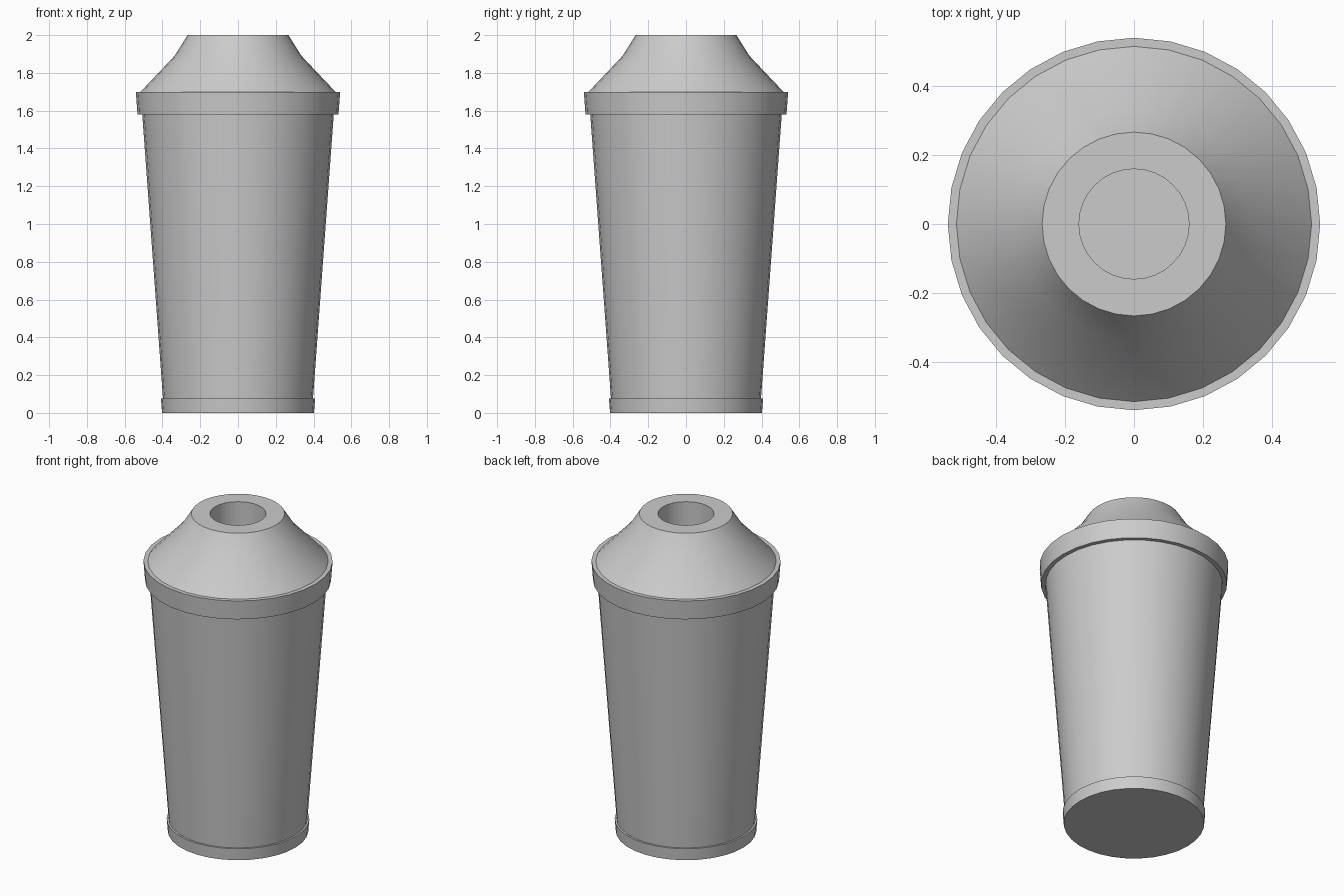
import bpy, bmesh
from math import cos, sin, tau, radians

if "Cube" in bpy.data.objects:
    bpy.data.objects.remove(bpy.data.objects["Cube"])

SIDES = 32


def lathe(name, profile):
    """Revolve (radius, z) points around z; radius 0 closes the surface with a disc."""
    bm = bmesh.new()
    rings = []
    for r, z in profile:
        if r > 0:
            rings.append([bm.verts.new((r * cos(tau * i / SIDES), r * sin(tau * i / SIDES), z))
                          for i in range(SIDES)])
        else:
            rings.append(None)
    for a, b in zip(rings, rings[1:]):
        if a is None:
            bm.faces.new(b[::-1])
        elif b is None:
            bm.faces.new(a)
        else:
            for i in range(SIDES):
                j = (i + 1) % SIDES
                bm.faces.new((a[i], a[j], b[j], b[i]))
    mesh = bpy.data.meshes.new(name)
    bm.to_mesh(mesh)
    bm.free()
    obj = bpy.data.objects.new(name, mesh)
    bpy.context.collection.objects.link(obj)
    bpy.ops.object.select_all(action='DESELECT')
    obj.select_set(True)
    bpy.context.view_layer.objects.active = obj
    bpy.ops.object.shade_smooth_by_angle(angle=radians(30))
    return obj


# Tapered cup with a raised foot band
lathe("cup", [(0, 0), (0.402, 0), (0.408, 0.075), (0.397, 0.075), (0.507, 1.58)])

# Collar around the mouth of the cup
lathe("collar", [(0.507, 1.58), (0.532, 1.58), (0.541, 1.70), (0.516, 1.70)])

# Sloping lid with a thick lip and a round pouring hole
lathe("lid", [(0.516, 1.70), (0.336, 1.89), (0.267, 2.0), (0.16, 2.0), (0.16, 1.7), (0, 1.7)])
